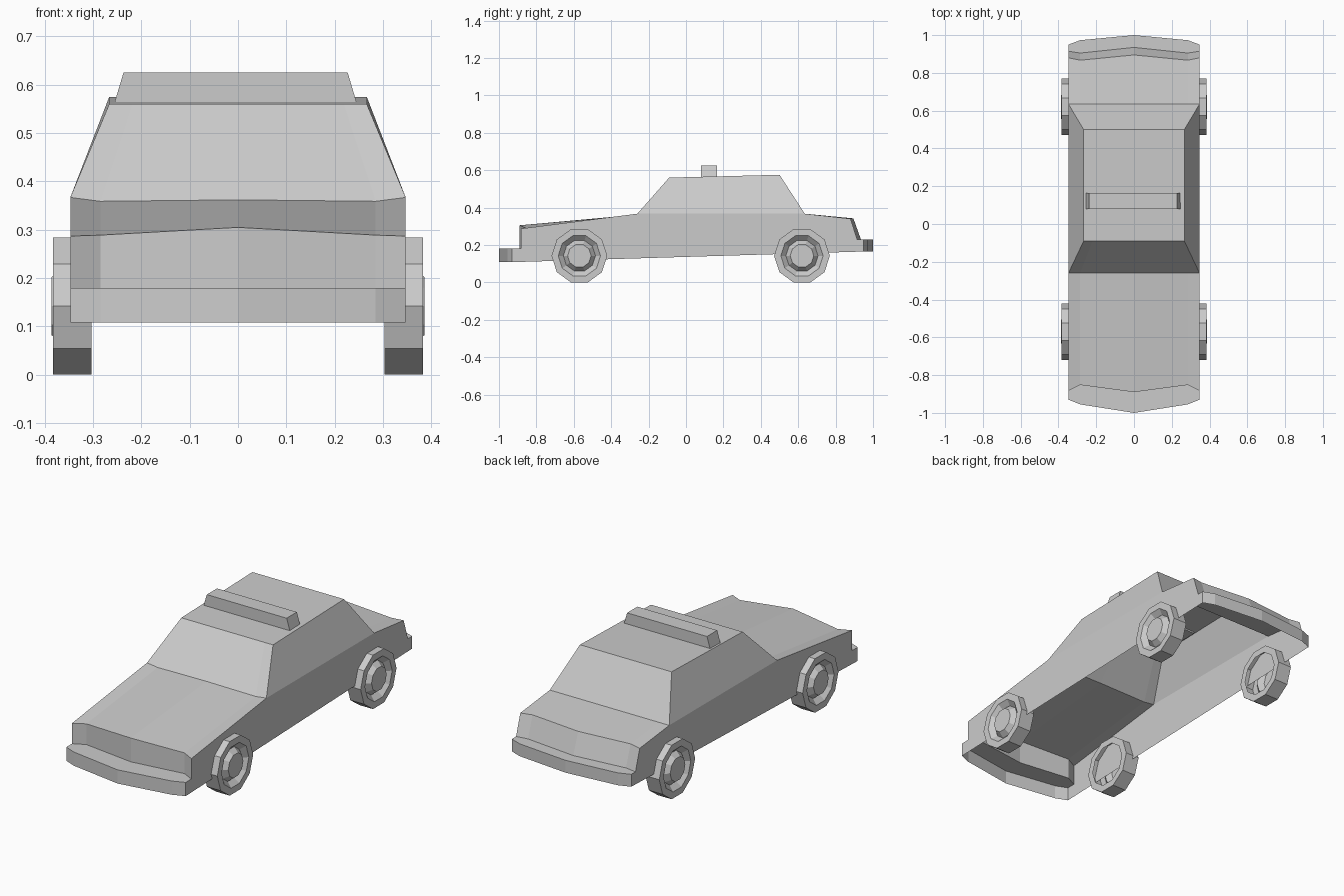
import bpy, bmesh, math

if "Cube" in bpy.data.objects:
    bpy.data.objects.remove(bpy.data.objects["Cube"])


def finish(name, bm):
    bmesh.ops.recalc_face_normals(bm, faces=bm.faces)
    mesh = bpy.data.meshes.new(name)
    bm.to_mesh(mesh)
    bm.free()
    obj = bpy.data.objects.new(name, mesh)
    bpy.context.collection.objects.link(obj)
    return obj


# Body shell, open underneath: rows run from front bumper over the roof to rear bumper.
# Each row: (y, z) at centre, at the shoulder, at the side; then the width scale.
ROOF = 0.768
rows = [
    ((-1.00, .108), (-.955, .108), (-.93, .108), 1),      # front bumper bottom
    ((-1.00, .18), (-.955, .18), (-.93, .18), 1),         # front bumper top
    ((-.89, .18), (-.852, .18), (-.883, .18), 1),         # grille bottom
    ((-.89, .305), (-.852, .289), (-.883, .287), 1),      # bonnet front
    ((-.26, .362), (-.26, .359), (-.26, .367), 1),        # windscreen base
    ((-.09, .56), (-.09, .56), (-.09, .56), ROOF),        # roof front
    ((.50, .575), (.50, .575), (.50, .575), ROOF),        # roof rear
    ((.635, .367), (.635, .367), (.635, .367), 1),        # rear window base
    ((.895, .342), (.867, .342), (.88, .340), 1),         # boot edge
    ((.935, .23), (.905, .23), (.915, .23), 1),           # rear panel bottom
    ((1.00, .23), (.973, .23), (.95, .23), 1),            # rear bumper top
    ((1.00, .165), (.973, .165), (.95, .165), 1),         # rear bumper bottom
]
bm = bmesh.new()
grid = []
for centre, shoulder, side, scale in rows:
    columns = [(-.347, side), (-.285, shoulder), (0, centre), (.285, shoulder), (.347, side)]
    grid.append([bm.verts.new((x * scale, y, z)) for x, (y, z) in columns])
for a, b in zip(grid, grid[1:]):
    for i in range(4):
        bm.faces.new((a[i], a[i + 1], b[i + 1], b[i]))
for i in (0, 4):
    edge = [row[i] for row in grid]
    bm.faces.new(edge[:5] + edge[7:])     # lower side panel
    bm.faces.new(edge[4:8])               # side window
finish("body", bm)

# Roof light bar, narrower at the top
bm = bmesh.new()
bmesh.ops.create_cube(bm, size=1)
for v in bm.verts:
    half = .232 if v.co.z > 0 else .252
    v.co.x = -.005 + math.copysign(half, v.co.x)
    v.co.y = .122 + v.co.y * .085
    v.co.z = .625 if v.co.z > 0 else .558
finish("roof_light_bar", bm)

# Wheels: ten-sided lathe of (radius, x), hollow on the inside
SIDES = 10
profile = [(.113, .303), (.149, .303), (.149, .383), (.113, .383), (.086, .358), (.063, .386)]
for end, y0 in (("front", -.57), ("rear", .62)):
    for label, s in (("left", -1), ("right", 1)):
        bm = bmesh.new()
        rings = []
        for r, x in profile:
            angles = [2 * math.pi * k / SIDES for k in range(SIDES)]
            rings.append([bm.verts.new((s * x, y0 + r * math.cos(t), .142 + r * math.sin(t)))
                          for t in angles])
        for a, b in zip(rings, rings[1:]):
            for k in range(SIDES):
                n = (k + 1) % SIDES
                bm.faces.new((a[k], a[n], b[n], b[k]))
        bm.faces.new(rings[-1])           # hub cap
        finish(f"{end}_{label}_wheel", bm)
